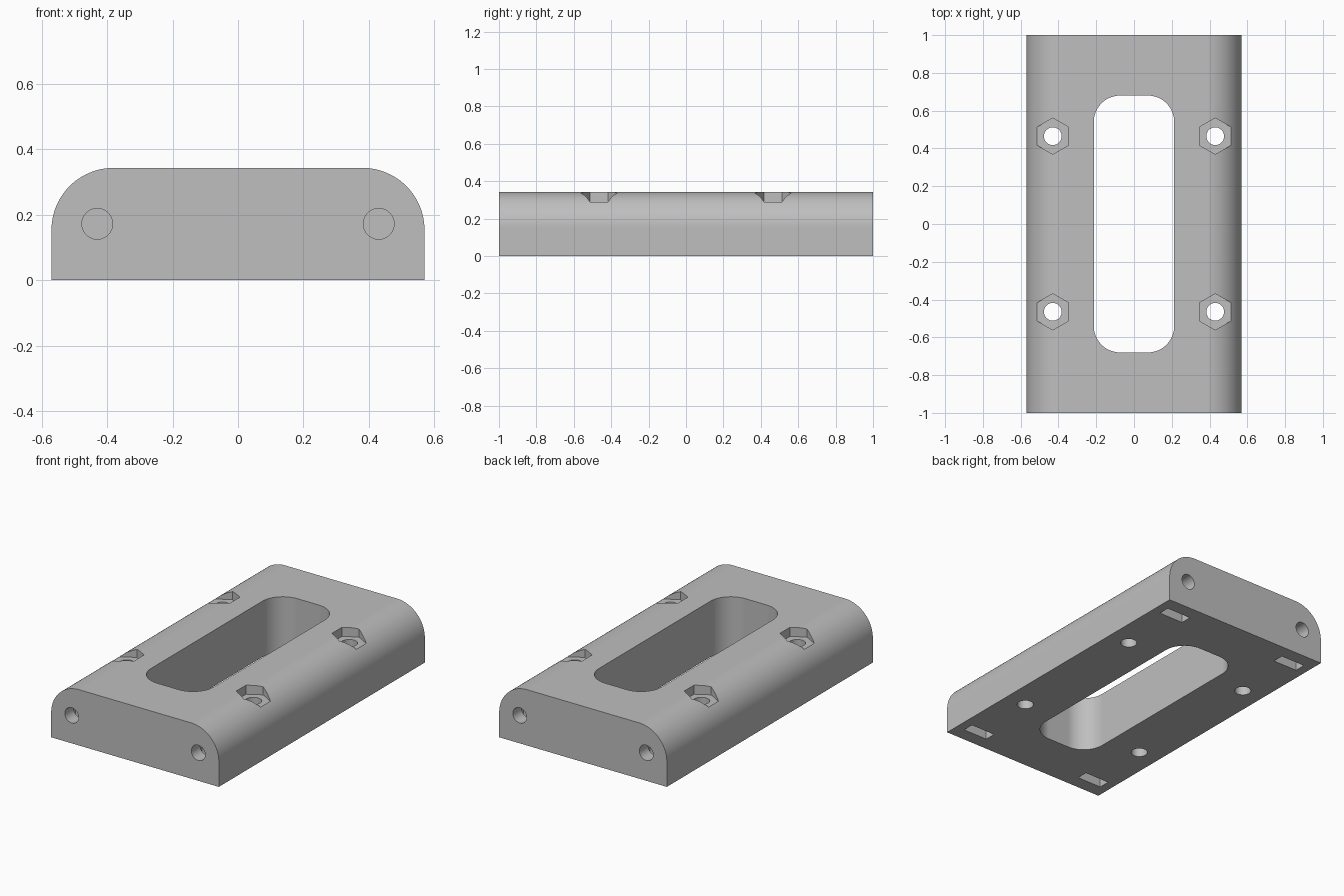
import bpy
import bmesh
import math
from mathutils import Matrix, Vector

if "Cube" in bpy.data.objects:
    bpy.data.objects.remove(bpy.data.objects["Cube"])

HALF_W, HALF_L, HEIGHT, ROUND = 0.57, 1.0, 0.343, 0.19
BOLT_X, BOLT_Y, BOLT_R = 0.43, 0.465, 0.047
END_Z = 0.172
NUT_R = 0.096

grey = bpy.data.materials.new("plain_grey")
grey.use_nodes = True
grey.diffuse_color = (0.52, 0.52, 0.52, 1)
grey.node_tree.nodes["Principled BSDF"].inputs["Base Color"].default_value = (0.52, 0.52, 0.52, 1)


def arc(cx, cy, r, start, end, steps=24):
    """Points along an arc, angles in degrees."""
    angles = [math.radians(start + (end - start) * i / steps) for i in range(steps + 1)]
    return [(cx + r * math.cos(a), cy + r * math.sin(a)) for a in angles]


def polygon(r, sides, start=0):
    return arc(0, 0, r, start, start + 360, sides)[:-1]


def add_prism(bm, outline, depth, matrix):
    """Extrude a flat outline along its local z and place it."""
    verts = [bm.verts.new((x, y, 0)) for x, y in outline]
    face = bm.faces.new(verts)
    ext = bmesh.ops.extrude_face_region(bm, geom=[face])
    top = [g for g in ext["geom"] if isinstance(g, bmesh.types.BMVert)]
    bmesh.ops.translate(bm, verts=top, vec=(0, 0, depth))
    bmesh.ops.transform(bm, matrix=matrix, verts=verts + top)


def finish(name, bm):
    bmesh.ops.recalc_face_normals(bm, faces=bm.faces)
    mesh = bpy.data.meshes.new(name)
    bm.to_mesh(mesh)
    bm.free()
    mesh.materials.append(grey)
    obj = bpy.data.objects.new(name, mesh)
    bpy.context.collection.objects.link(obj)
    return obj


# Local z of an upright prism points along -y, with its local y up
upright = Matrix.Rotation(math.pi / 2, 4, "X")
at = Matrix.Translation
corners = [(sx, sy) for sx in (-1, 1) for sy in (-1, 1)]

# Body: block with two rounded upper long edges
cx, cz = HALF_W - ROUND, HEIGHT - ROUND
profile = [(-HALF_W, 0), (HALF_W, 0)]
profile += arc(cx, cz, ROUND, 0, 90) + arc(-cx, cz, ROUND, 90, 180)
bm = bmesh.new()
add_prism(bm, profile, 2 * HALF_L, at((0, HALF_L, 0)) @ upright)
body = finish("mounting_block", bm)

cutters = []

# Central opening with rounded corners
r, hx, hy = 0.14, 0.213, 0.68
opening = (arc(hx - r, hy - r, r, 0, 90) + arc(r - hx, hy - r, r, 90, 180)
           + arc(r - hx, r - hy, r, 180, 270) + arc(hx - r, r - hy, r, 270, 360))
bm = bmesh.new()
add_prism(bm, opening, 1, at((0, 0, -0.3)))
cutters.append(finish("opening_cutter", bm))

# Vertical bolt holes
bm = bmesh.new()
for sx, sy in corners:
    add_prism(bm, polygon(BOLT_R, 32), 1, at((sx * BOLT_X, sy * BOLT_Y, -0.3)))
cutters.append(finish("bolt_hole_cutter", bm))

# Hexagonal recesses in the top
bm = bmesh.new()
for sx, sy in corners:
    add_prism(bm, polygon(NUT_R, 6, 30), 0.3, at((sx * BOLT_X, sy * BOLT_Y, 0.287)))
cutters.append(finish("hex_recess_cutter", bm))

# Blind holes in the two ends
bm = bmesh.new()
for sx, sy in corners:
    middle = sy * 0.925
    add_prism(bm, polygon(BOLT_R, 32), 0.35,
              at((sx * BOLT_X, middle + 0.175, END_Z)) @ upright)
cutters.append(finish("end_hole_cutter", bm))

# Nut slots open at the underside, with a pointed inner end
flat = NUT_R * math.cos(math.pi / 6)
slot = [(-flat, -0.4), (flat, -0.4), (flat, NUT_R / 2), (0, NUT_R), (-flat, NUT_R / 2)]
bm = bmesh.new()
for sx, sy in corners:
    add_prism(bm, slot, 0.07,
              at((sx * BOLT_X, sy * 0.88 + 0.035, END_Z)) @ upright)
cutters.append(finish("nut_slot_cutter", bm))

# Cut everything out of the body
bpy.ops.object.select_all(action="DESELECT")
body.select_set(True)
bpy.context.view_layer.objects.active = body
for cutter in cutters:
    mod = body.modifiers.new("cut", "BOOLEAN")
    mod.operation = "DIFFERENCE"
    mod.solver = "EXACT"
    mod.object = cutter
    bpy.ops.object.modifier_apply(modifier=mod.name)
    bpy.data.objects.remove(cutter)

# Smooth curves, crisp edges
bpy.ops.object.shade_smooth_by_angle(angle=math.radians(25))
weighted = body.modifiers.new("even_normals", "WEIGHTED_NORMAL")
weighted.keep_sharp = True
